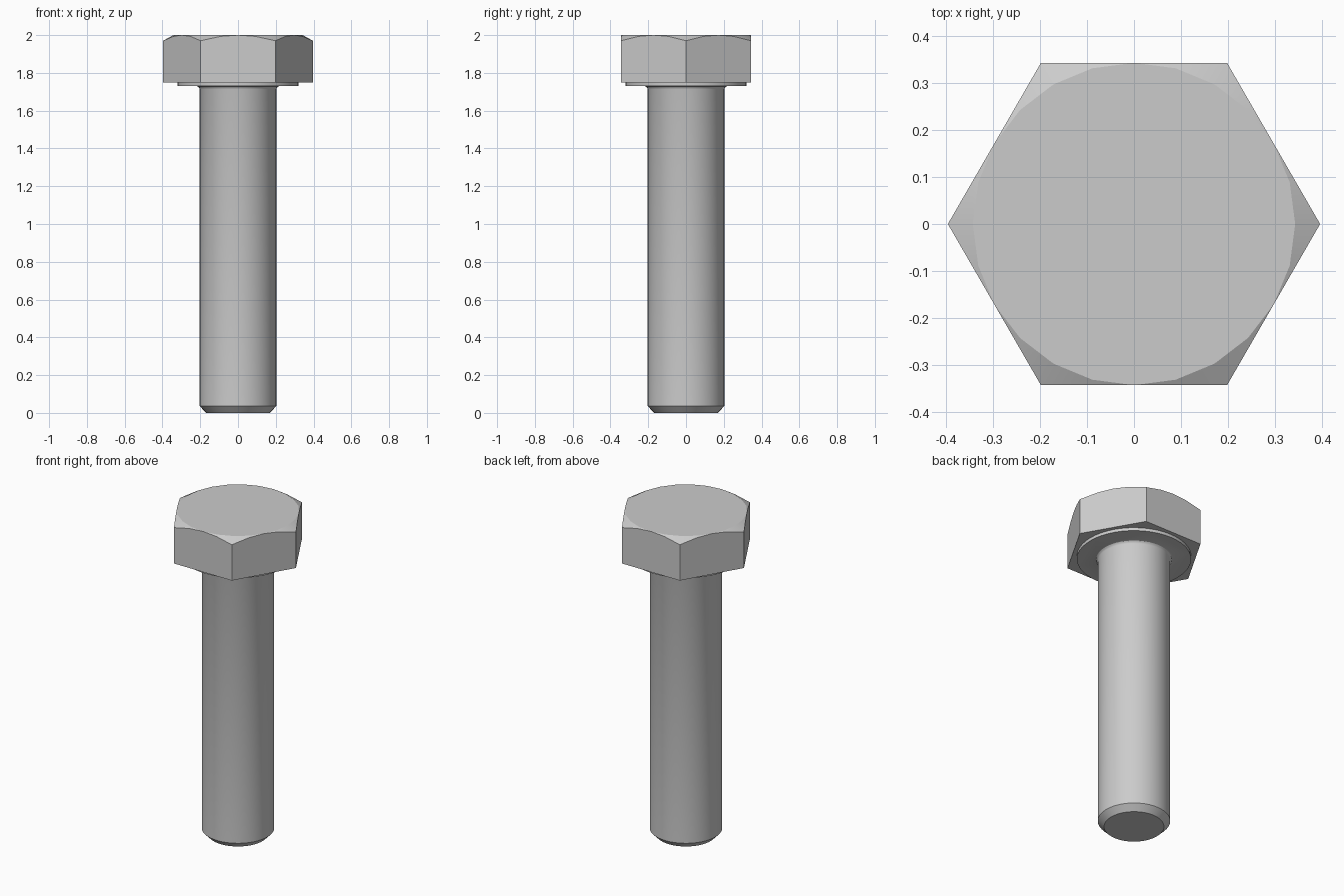
import bpy, bmesh
from math import sin, cos, pi, radians

cube = bpy.data.objects.get("Cube")
if cube:
    bpy.data.objects.remove(cube, do_unlink=True)

steel = bpy.data.materials.new("grey_steel")
steel.use_nodes = True
GREY = (0.6, 0.6, 0.6, 1)
steel.diffuse_color = GREY
steel.node_tree.nodes["Principled BSDF"].inputs["Base Color"].default_value = GREY


def loft(name, rings):
    """Skin a stack of equal-length point rings from bottom to top, capped at both ends."""
    bm = bmesh.new()
    loops = [[bm.verts.new(p) for p in ring] for ring in rings]
    n = len(loops[0])
    for low, high in zip(loops, loops[1:]):
        for i in range(n):
            j = (i + 1) % n
            bm.faces.new((low[i], low[j], high[j], high[i]))
    bm.faces.new(loops[0][::-1])
    bm.faces.new(loops[-1])
    bmesh.ops.remove_doubles(bm, verts=bm.verts, dist=1e-5)
    bmesh.ops.dissolve_limit(bm, angle_limit=radians(0.5), verts=bm.verts, edges=bm.edges)
    bmesh.ops.recalc_face_normals(bm, faces=bm.faces)
    mesh = bpy.data.meshes.new(name)
    bm.to_mesh(mesh)
    bm.free()
    mesh.materials.append(steel)
    obj = bpy.data.objects.new(name, mesh)
    bpy.context.collection.objects.link(obj)
    bpy.ops.object.select_all(action="DESELECT")
    obj.select_set(True)
    bpy.context.view_layer.objects.active = obj
    bpy.ops.object.shade_smooth_by_angle(angle=radians(25))
    return obj


def ring(radius, z, sides):
    return [(radius * cos(2 * pi * i / sides), radius * sin(2 * pi * i / sides), z)
            for i in range(sides)]


# Hex head: a conical chamfer meets the six flats in arcs
FLAT, TOP, SIDES = 0.343, 2.0, 24
wall_base, wall_top = [], []
for i in range(SIDES):
    a = 2 * pi * i / SIDES
    r = FLAT / cos(a % (pi / 3) - pi / 6)
    x, y = r * cos(a), r * sin(a)
    wall_base.append((x, y, 1.749))
    wall_top.append((x, y, TOP - 0.56 * (r - FLAT)))
loft("hex_head", [wall_base, wall_top, ring(FLAT, TOP, SIDES)])

# Washer face and shank in one turned profile, with fillet and chamfered tip
profile = [(0.168, 0), (0.203, 0.036), (0.203, 1.714), (0.206, 1.722),
           (0.212, 1.728), (0.22, 1.73), (0.32, 1.73), (0.32, 1.749)]
loft("shank_and_washer_face", [ring(r, z, 48) for r, z in profile])
